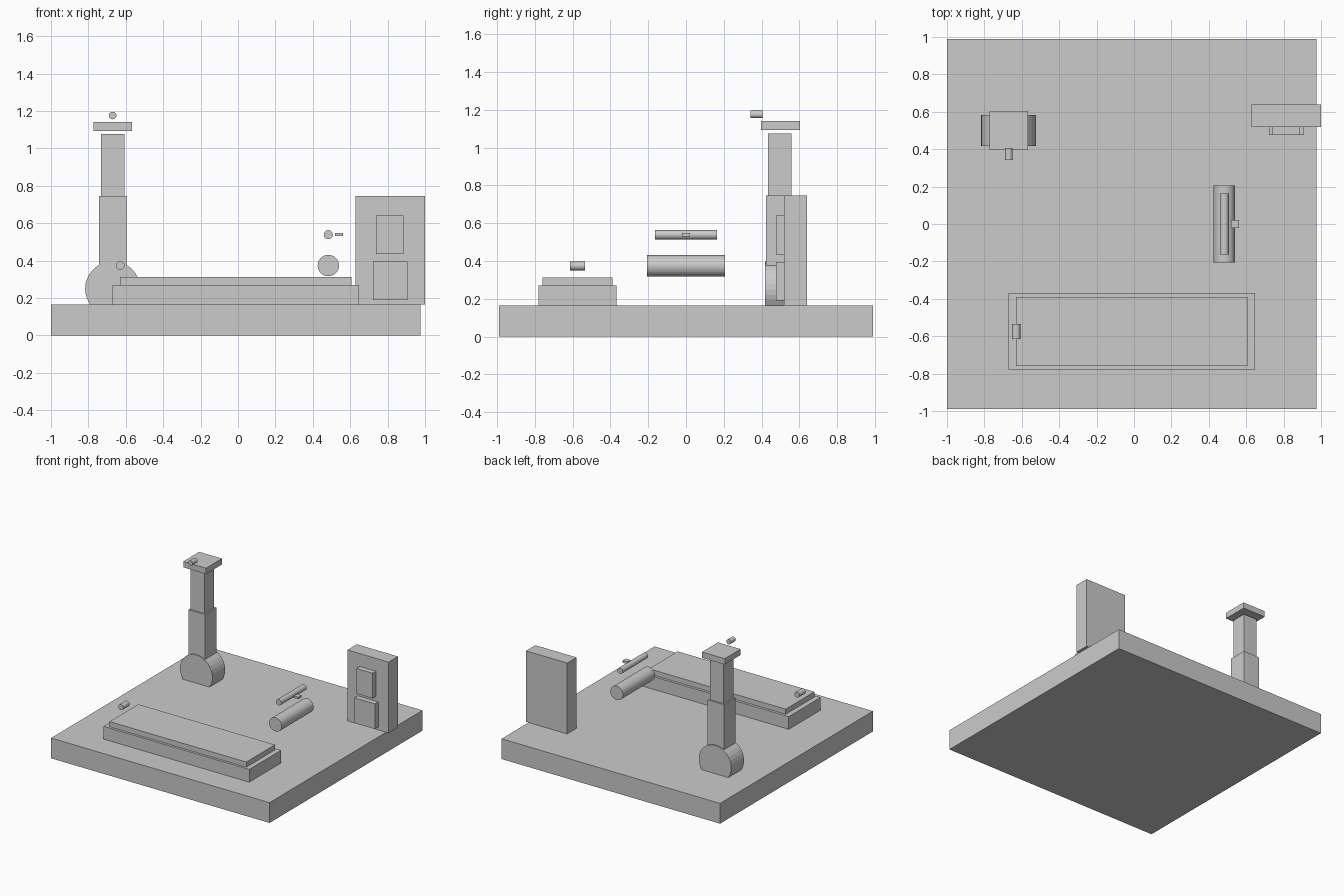
import bpy
import math

if "Cube" in bpy.data.objects:
    bpy.data.objects.remove(bpy.data.objects["Cube"])


def box(name, x, y, z):
    """Box from (min, max) ranges on each axis."""
    bpy.ops.mesh.primitive_cube_add(
        size=1, location=[(a + b) / 2 for a, b in (x, y, z)])
    o = bpy.context.object
    o.name = name
    o.scale = [b - a for a, b in (x, y, z)]
    bpy.ops.object.transform_apply(location=False, rotation=False, scale=True)
    return o


def rod(name, x, z, radius, y, sides=32):
    """Cylinder lying along the y axis."""
    bpy.ops.mesh.primitive_cylinder_add(
        vertices=sides, radius=radius, depth=y[1] - y[0],
        location=(x, (y[0] + y[1]) / 2, z), rotation=(math.pi / 2, 0, 0))
    o = bpy.context.object
    o.name = name
    return o


TOP = 0.166  # top of the base slab

# Base slab
box("base", (-1, 0.977), (-0.988, 0.988), (0, TOP))

# Column standing on a round foot, with floating cap and knob
CX = -0.67
rod("column_foot", CX, 0.25, 0.147, (0.417, 0.582))
box("column_lower", (CX - 0.074, CX + 0.074), (0.423, 0.571), (TOP, 0.746))
box("column_upper", (CX - 0.062, CX + 0.062), (0.434, 0.558), (0.746, 1.076))
box("column_cap", (CX - 0.103, CX + 0.103), (0.397, 0.603), (1.094, 1.142))
rod("column_knob", CX, 1.176, 0.02, (0.342, 0.405))

# Upright cabinet with two front panels
box("cabinet", (0.627, 1.0), (0.519, 0.64), (TOP, 0.746))
box("cabinet_panel_upper", (0.738, 0.886), (0.475, 0.519), (0.435, 0.641))
box("cabinet_panel_lower", (0.722, 0.906), (0.475, 0.519), (0.19, 0.396))

# Low two-step platform with floating knob
box("platform_lower", (-0.672, 0.648), (-0.78, -0.368), (TOP, 0.27))
box("platform_upper", (-0.63, 0.607), (-0.76, -0.389), (0.27, 0.312))
rod("platform_knob", -0.63, 0.374, 0.023, (-0.615, -0.535))

# Floating roller, thin bar and small tab
rod("roller", 0.483, 0.374, 0.057, (-0.206, 0.206))
rod("thin_bar", 0.483, 0.539, 0.024, (-0.164, 0.164))
box("tab", (0.519, 0.561), (-0.021, 0.021), (0.531, 0.548))
